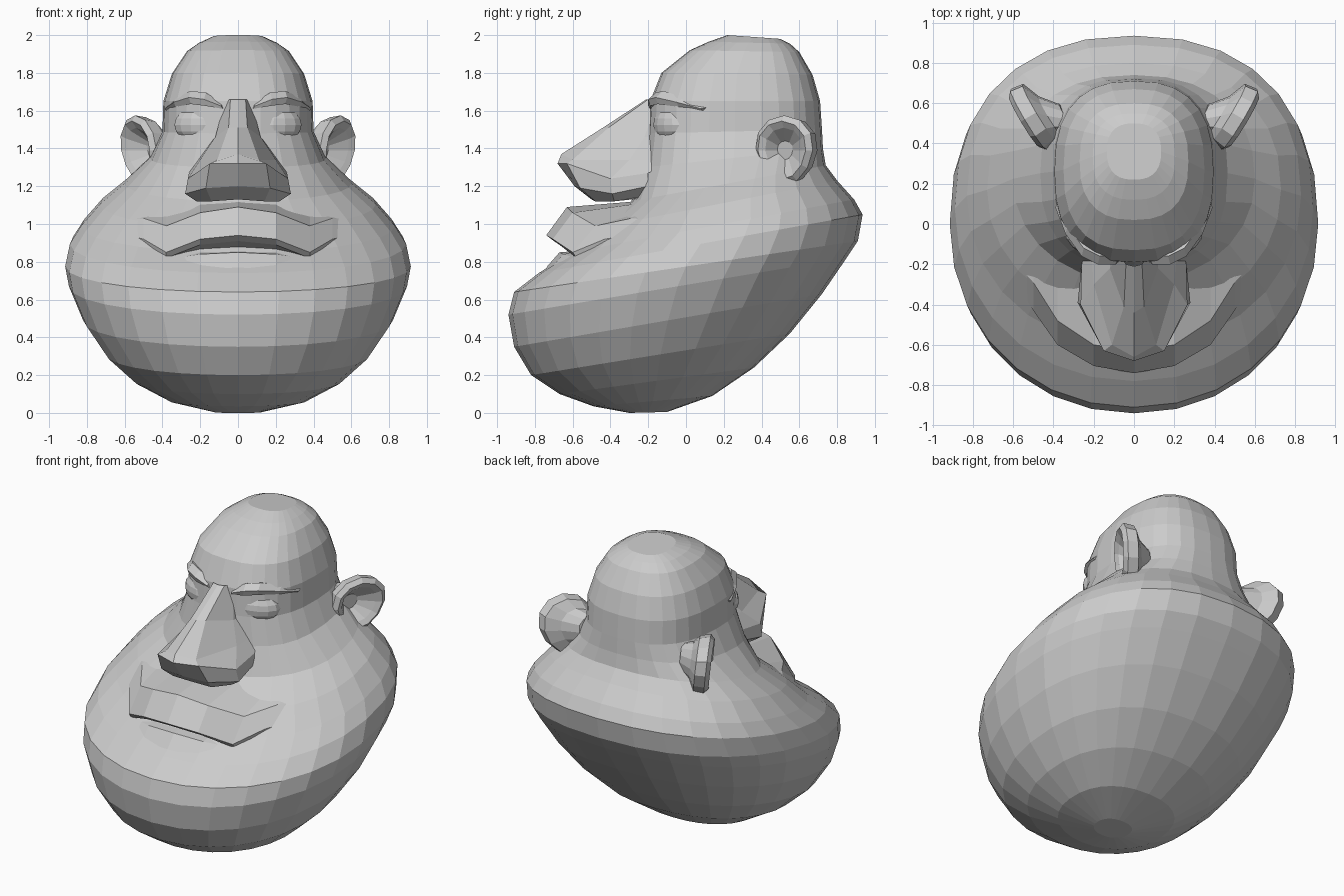
import bpy, bmesh
from math import cos, sin, pi
from mathutils import Vector

if "Cube" in bpy.data.objects:
    bpy.data.objects.remove(bpy.data.objects["Cube"])


def loft(name, rings, closed=True, cap=True, mirror=False):
    """Skin a list of equal-length point rings; optionally mirror across x = 0."""
    bm = bmesh.new()
    rows = [[bm.verts.new(p) for p in r] for r in rings]
    n = len(rows[0])
    for a, b in zip(rows, rows[1:]):
        for i in range(n if closed else n - 1):
            j = (i + 1) % n
            bm.faces.new((a[i], a[j], b[j], b[i]))
    if cap:
        bm.faces.new(rows[0])
        bm.faces.new(rows[-1])
    if mirror:
        geo = bm.verts[:] + bm.edges[:] + bm.faces[:]
        new = bmesh.ops.duplicate(bm, geom=geo)["geom"]
        for v in new:
            if isinstance(v, bmesh.types.BMVert):
                v.co.x *= -1
        bmesh.ops.remove_doubles(bm, verts=bm.verts[:], dist=0.001)
    bmesh.ops.recalc_face_normals(bm, faces=bm.faces[:])
    me = bpy.data.meshes.new(name)
    bm.to_mesh(me)
    bm.free()
    ob = bpy.data.objects.new(name, me)
    bpy.context.collection.objects.link(ob)
    return ob


def power(v, e):
    return (1 if v >= 0 else -1) * abs(v) ** (2 / e)


# Head: tilted rings (front y, front z, back y, back z, half width)
HEAD = [
    (-.30, .00, -.10, .005, .12), (-.49, .035, .14, .09, .36),
    (-.67, .10, .36, .24, .55), (-.82, .20, .55, .42, .70),
    (-.91, .35, .72, .63, .82), (-.94, .52, .85, .82, .895),
    (-.91, .64, .91, .91, .915), (-.78, .74, .935, 1.05, .89),
    (-.61, .85, .89, 1.13, .83), (-.46, .98, .80, 1.23, .73),
    (-.29, 1.12, .74, 1.31, .60), (-.22, 1.30, .725, 1.40, .465),
    (-.20, 1.48, .72, 1.50, .40), (-.19, 1.65, .71, 1.65, .395),
    (-.13, 1.80, .67, 1.79, .35), (.02, 1.92, .60, 1.91, .27),
    (.12, 1.965, .55, 1.955, .205), (.22, 2.0, .50, 1.98, .135),
]
SEG = 28
rings = []
for k, (fy, fz, by, bz, hw) in enumerate(HEAD):
    ring = []
    for i in range(SEG):
        a = 2 * pi * i / SEG
        e = 2.5 if k > 10 else (2.08 if cos(a) > 0 else 2.3)
        t = (1 - power(cos(a), e)) / 2
        ring.append((hw * power(sin(a), e), fy + (by - fy) * t, fz + (bz - fz) * t))
    rings.append(ring)
loft("head", rings)

# Nose: half sections from the bridge down to the underside
NOSE = [
    [(0, -.21, 1.66), (.04, -.20, 1.66), (.07, -.15, 1.65), (.08, 0, 1.64)],
    [(0, -.44, 1.51), (.05, -.41, 1.51), (.12, -.22, 1.46), (.12, 0, 1.46)],
    [(0, -.66, 1.37), (.11, -.60, 1.34), (.20, -.30, 1.34), (.22, -.05, 1.34)],
    [(0, -.68, 1.32), (.15, -.63, 1.32), (.265, -.40, 1.24), (.26, -.20, 1.27)],
    [(0, -.59, 1.20), (.17, -.56, 1.19), (.28, -.39, 1.16), (.26, -.20, 1.20)],
    [(0, -.50, 1.13), (.14, -.48, 1.12), (.22, -.38, 1.12), (.20, -.20, 1.15)],
    [(0, -.25, 1.15), (.08, -.25, 1.15), (.12, -.22, 1.15), (.15, -.10, 1.15)],
]
loft("nose", NOSE, closed=False, cap=False, mirror=True)

# Upper lip: cross-sections (y, z) swept from the middle to the mouth corner
LIP = {
    0: [(-.26, 1.12), (-.63, 1.09), (-.74, .94), (-.70, .91), (-.50, .86)],
    .20: [(-.24, 1.11), (-.60, 1.06), (-.705, .92), (-.67, .89), (-.50, .85)],
    .38: [(-.18, 1.08), (-.48, .99), (-.60, .85), (-.58, .82), (-.45, .80)],
    .50: [(-.10, 1.07), (-.29, 1.03), (-.43, .92), (-.42, .88), (-.33, .85)],
    .62: [(-.04, 1.04), (-.16, 1.02), (-.25, .95), (-.25, .90), (-.17, .90)],
}
loft("upper_lip", [[(x, y, z) for y, z in s] for x, s in LIP.items()],
     closed=False, cap=False, mirror=True)

# Lower lip: thin ledge beneath the mouth
LOWER = {
    0: [(-.55, .86), (-.67, .85), (-.74, .77)],
    .20: [(-.53, .86), (-.65, .84), (-.72, .76)],
    .40: [(-.45, .84), (-.56, .81), (-.64, .75)],
}
loft("lower_lip", [[(x, y, z) for y, z in s] for x, s in LOWER.items()],
     closed=False, cap=False, mirror=True)

# Brows: arched wedges, (x, y, z, thickness)
BROW = [(.08, -.19, 1.625, .015), (.17, -.19, 1.66, .035), (.25, -.15, 1.67, .035),
        (.33, -.04, 1.645, .025), (.38, .09, 1.61, .01)]
loft("brows", [[(x, y, z - t), (x + .01, y - .01, z), (x, y + .03, z + t),
                (x * .8, y + .09, z)] for x, y, z, t in BROW], mirror=True)

# Ears: cups turned outward (radius, offset along the normal, slide to the head)
u, n = Vector((.51, .86, 0)), Vector((.86, -.51, 0))
CUP = [(.09, -.15, -.10), (.12, -.08, -.04), (.175, -.045, 0), (.185, .02, 0),
       (.155, .045, 0), (.12, .025, 0), (.05, -.04, -.03)]
for side, label in ((1, "right"), (-1, "left")):
    ear = []
    for r, off, slide in CUP:
        ring = []
        for i in range(12):
            a = 2 * pi * i / 12
            taper = 1 + .12 * sin(a)
            p = Vector((.505, .53, 1.39)) + n * off + u * (slide + r * cos(a) * taper * .95)
            p.z += r * sin(a)
            p.x += .12 * (p.z - 1.395)
            ring.append((side * p.x, p.y, p.z))
        ear.append(ring)
    loft(label + "_ear", ear)

# Closed eyes: squashed spheres under the brows
for side, label in ((1, "right"), (-1, "left")):
    bpy.ops.mesh.primitive_uv_sphere_add(segments=12, ring_count=8, radius=1,
                                         location=(side * .22, -.09, 1.525),
                                         rotation=(0, 0, side * .45))
    eye = bpy.context.object
    eye.name = label + "_eye"
    eye.scale = (.13, .07, .09)
